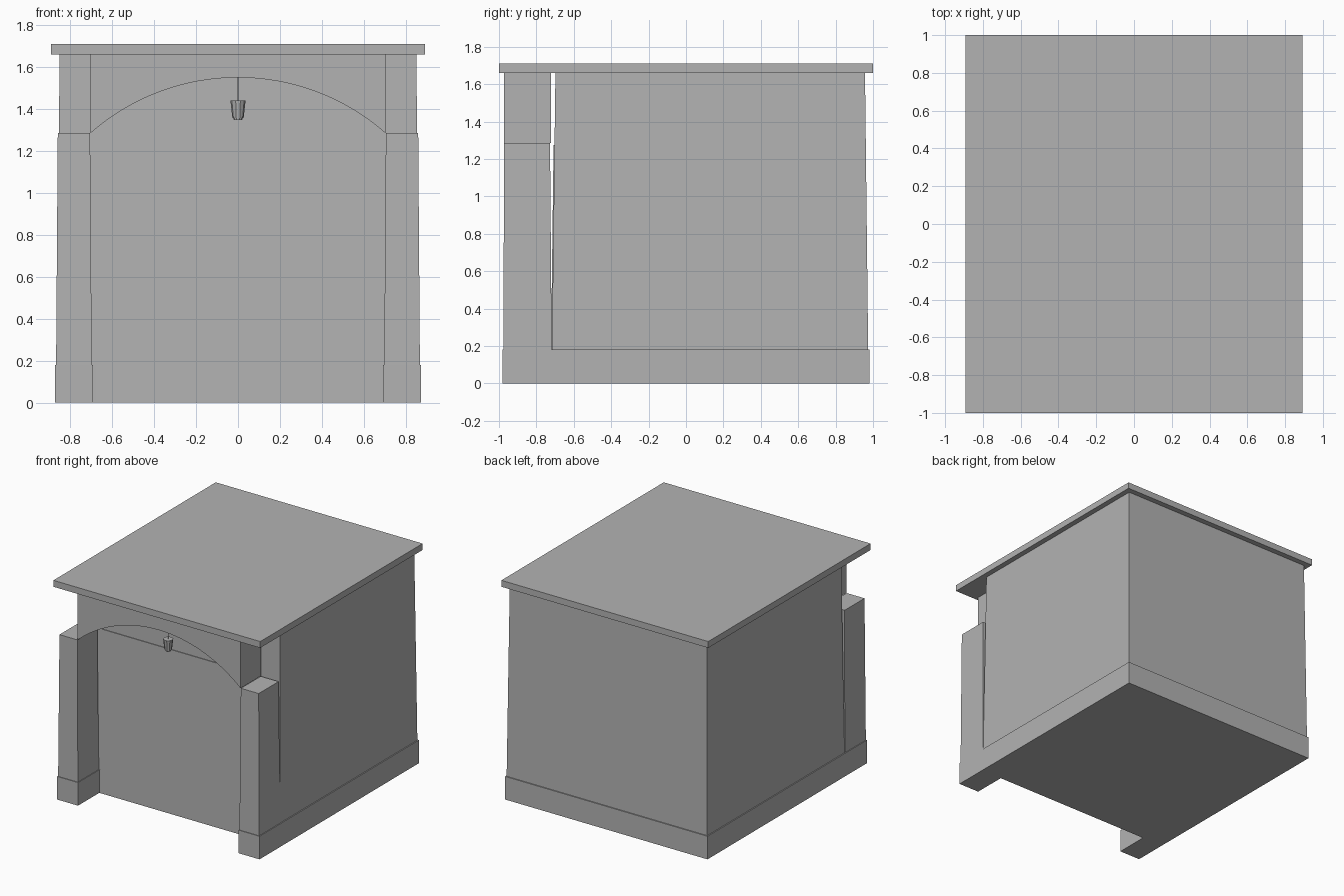
import bpy, bmesh, math

cube = bpy.data.objects.get("Cube")
if cube:
    bpy.data.objects.remove(cube, do_unlink=True)

grey = bpy.data.materials.new("plain_grey")
grey.use_nodes = True
grey.diffuse_color = (0.45, 0.45, 0.45, 1)
grey.node_tree.nodes["Principled BSDF"].inputs["Base Color"].default_value = grey.diffuse_color


def loft(name, rings):
    """Join rings of equal length into a solid, capped at both ends."""
    bm = bmesh.new()
    loops = [[bm.verts.new(p) for p in ring] for ring in rings]
    n = len(loops[0])
    for a, b in zip(loops, loops[1:]):
        for i in range(n):
            j = (i + 1) % n
            bm.faces.new((a[i], a[j], b[j], b[i]))
    bm.faces.new(loops[0][::-1])
    bm.faces.new(loops[-1])
    bmesh.ops.recalc_face_normals(bm, faces=bm.faces)
    mesh = bpy.data.meshes.new(name)
    bm.to_mesh(mesh)
    bm.free()
    mesh.materials.append(grey)
    ob = bpy.data.objects.new(name, mesh)
    bpy.context.collection.objects.link(ob)
    return ob


def rect(x0, x1, y0, y1, z):
    return [(x0, y0, z), (x1, y0, z), (x1, y1, z), (x0, y1, z)]


def circle(r, z, y, n):
    return [(r * math.cos(2 * math.pi * i / n), y + r * math.sin(2 * math.pi * i / n), z)
            for i in range(n)]


BASE, SPRING, EAVES, TOP = 0.18, 1.285, 1.66, 1.71

# Plinth, notched between the two front piers
half = [(0.873, 0.982), (0.873, -0.982), (0.692, -0.982), (0.692, -0.72)]
outline = half + [(-x, y) for x, y in reversed(half)]
loft("plinth", [[(x, y, z) for x, y in outline] for z in (0, BASE)])

# Main body with walls that lean slightly inwards
loft("body", [rect(-0.865, 0.865, -0.717, 0.974, BASE),
              rect(-0.85, 0.85, -0.698, 0.957, EAVES)])

# Flat roof slab
loft("roof_slab", [rect(-0.892, 0.892, -1, 1, z) for z in (EAVES, TOP)])

# Tapered front piers
for side, name in ((1, "left_pier"), (-1, "right_pier")):
    rings = [rect(0.697, 0.867, -0.977, -0.718, BASE),
             rect(0.705, 0.859, -0.972, -0.727, SPRING)]
    loft(name, [[(side * x, y, z) for x, y, z in ring] for ring in rings])

# Arched beam between the piers, as an extruded profile
span, rise = 0.703, 0.265
radius = (span ** 2 + rise ** 2) / (2 * rise)
sweep = math.asin(span / radius)
steps = 32
arch = []
for i in range(steps + 1):
    a = sweep * (2 * i / steps - 1)
    arch.append((radius * math.sin(a), SPRING + rise - radius * (1 - math.cos(a))))
profile = arch + [(span, EAVES), (-span, EAVES)]
loft("arched_beam", [[(x, y, z) for x, z in profile] for y in (-0.973, -0.722)])

# Thin door plate that follows the leaning front wall
def wall_y(z):
    return -0.717 + (z - BASE) * 0.0128

w, z0, z1 = 0.675, 0.015, 1.275
loft("door", [[(-w, wall_y(z) - d, z), (w, wall_y(z) - d, z),
               (w, wall_y(z) + 0.003, z), (-w, wall_y(z) + 0.003, z)]
              for z, d in ((z0, 0.005), (z1, 0.005))])

# Hanging lamp: cord and tapered shade
lamp_y = -0.86
loft("lamp_cord", [circle(0.003, z, lamp_y, 6) for z in (1.43, SPRING + rise)])
loft("lamp_shade", [circle(r, z, lamp_y, 10) for r, z in
                    ((0.02, 1.347), (0.021, 1.358), (0.027, 1.358), (0.036, 1.44))])
